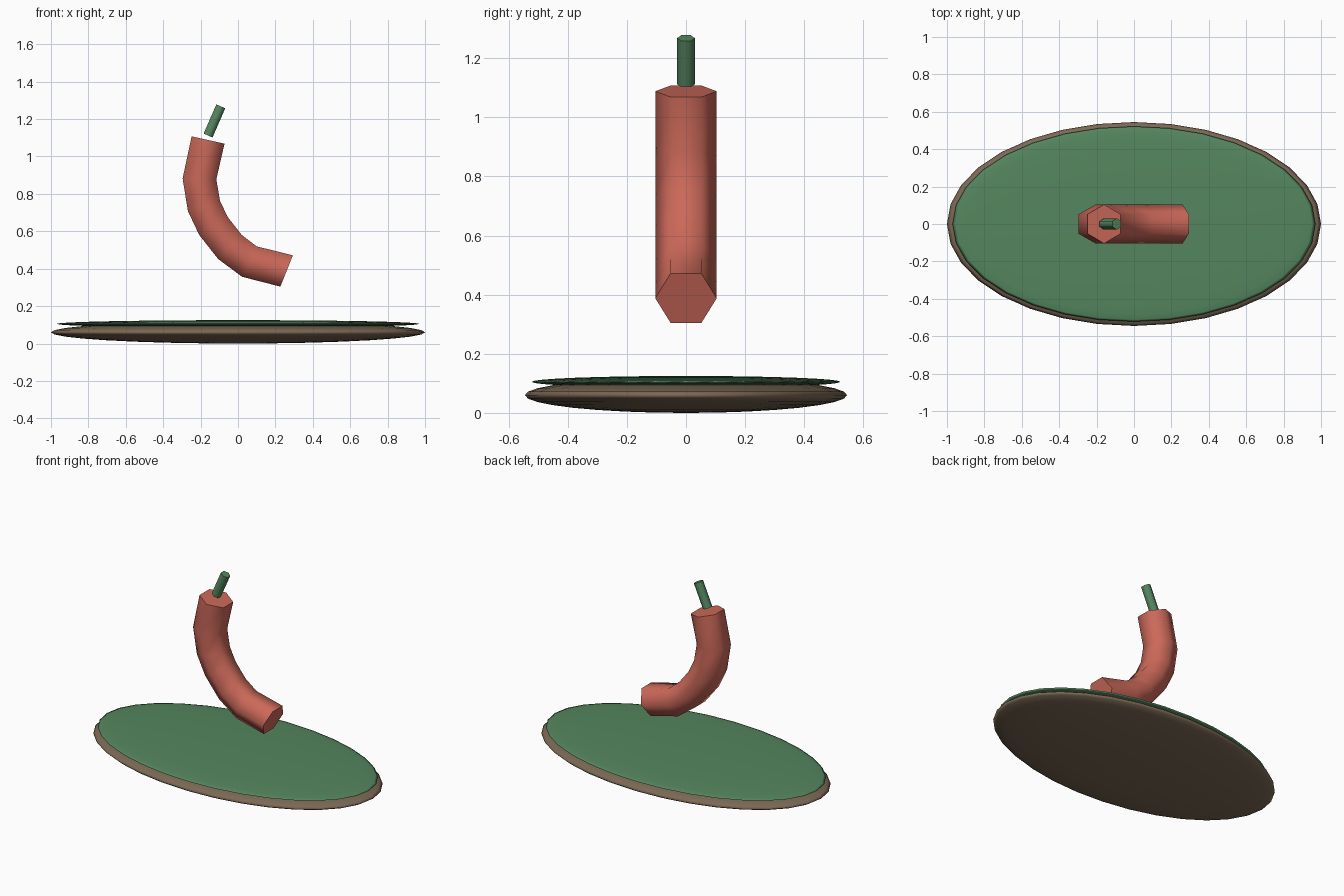
import bpy, bmesh, math
from mathutils import Vector

if "Cube" in bpy.data.objects:
    bpy.data.objects.remove(bpy.data.objects["Cube"])


def material(name, rgb):
    m = bpy.data.materials.new(name)
    m.diffuse_color = (*rgb, 1)
    m.use_nodes = True
    m.node_tree.nodes["Principled BSDF"].inputs["Base Color"].default_value = m.diffuse_color
    return m


RED = material("red", (0.6, 0.14, 0.1))
GREEN = material("green", (0.09, 0.24, 0.115))
BROWN = material("brown", (0.2, 0.14, 0.09))


def add_object(name, bm, mat):
    me = bpy.data.meshes.new(name)
    bm.to_mesh(me)
    bm.free()
    me.materials.append(mat)
    ob = bpy.data.objects.new(name, me)
    bpy.context.collection.objects.link(ob)
    return ob


def flat_ellipsoid(name, radii, z, mat):
    bm = bmesh.new()
    bmesh.ops.create_uvsphere(bm, u_segments=32, v_segments=16, radius=1)
    for v in bm.verts:
        v.co = Vector((v.co.x * radii[0], v.co.y * radii[1], v.co.z * radii[2] + z))
    for f in bm.faces:
        f.smooth = True
    return add_object(name, bm, mat)


def hex_tube(name, path, radius, mat, end_tangent=None):
    """Six-sided tube along a path in the xz plane, corners facing +-y."""
    pts = [Vector((x, 0, z)) for x, z in path]
    bm = bmesh.new()
    rings = []
    for i, p in enumerate(pts):
        before = (p - pts[i - 1]).normalized() if i else Vector()
        after = (pts[i + 1] - p).normalized() if i < len(pts) - 1 else Vector()
        t = (before + after).normalized()
        if end_tangent and i == len(pts) - 1:
            t = Vector(end_tangent).normalized()
        side, n = Vector((0, 1, 0)), Vector((-t.z, 0, t.x))
        rings.append([bm.verts.new(p + radius * (math.cos(a) * side + math.sin(a) * n))
                      for a in (k * math.pi / 3 for k in range(6))])
    for a, b in zip(rings, rings[1:]):
        for k in range(6):
            j = (k + 1) % 6
            bm.faces.new((a[k], a[j], b[j], b[k])).smooth = True
    bm.faces.new(rings[0])
    bm.faces.new(rings[-1])
    bmesh.ops.recalc_face_normals(bm, faces=bm.faces)
    return add_object(name, bm, mat)


# Oval base with a thin green layer on top
flat_ellipsoid("base_plate", (1.0, 0.545, 0.06), 0.06, BROWN)
flat_ellipsoid("green_top_layer", (0.97, 0.522, 0.02), 0.105, GREEN)

# Curved red body floating above the base
hex_tube("curved_body",
         [(-0.16, 1.088), (-0.206, 0.88), (-0.182, 0.735), (-0.131, 0.628),
          (-0.043, 0.516), (0.061, 0.438), (0.26, 0.388)],
         0.104, RED, end_tangent=(0.93, 0, -0.37))

# Short green stem
hex_tube("stem", [(-0.16, 1.112), (-0.092, 1.268)], 0.03, GREEN)
